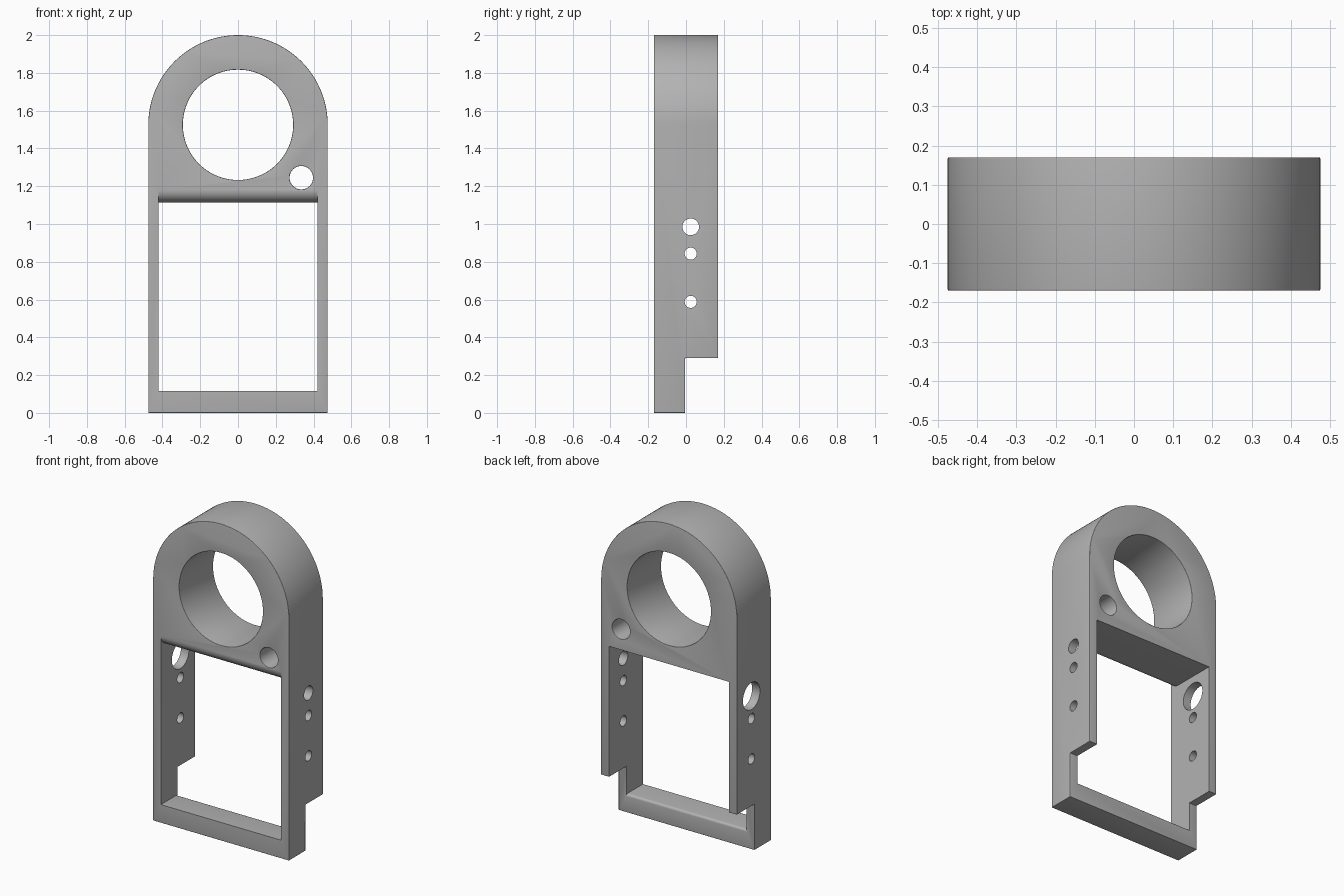
import bpy, bmesh
from math import pi, sin, cos
from mathutils import Vector, Matrix

if "Cube" in bpy.data.objects:
    bpy.data.objects.remove(bpy.data.objects["Cube"], do_unlink=True)

W, D, R, ARC_Z = 0.475, 0.17, 0.475, 1.525
INNER, SILL, LINTEL = 0.42, 0.115, 1.115
FILLET = 0.015

grey = bpy.data.materials.new("plain grey")
grey.use_nodes = True
colour = (0.45, 0.45, 0.45, 1)
grey.diffuse_color = colour
grey.node_tree.nodes["Principled BSDF"].inputs["Base Color"].default_value = colour


def prism(name, points, sweep):
    """Extrude a closed loop of 3D points along a vector."""
    bm = bmesh.new()
    face = bm.faces.new([bm.verts.new(p) for p in points])
    ext = bmesh.ops.extrude_face_region(bm, geom=[face])
    verts = [v for v in ext["geom"] if isinstance(v, bmesh.types.BMVert)]
    bmesh.ops.translate(bm, verts=verts, vec=Vector(sweep))
    bmesh.ops.recalc_face_normals(bm, faces=bm.faces)
    mesh = bpy.data.meshes.new(name)
    bm.to_mesh(mesh)
    bm.free()
    mesh.materials.append(grey)
    ob = bpy.data.objects.new(name, mesh)
    bpy.context.collection.objects.link(ob)
    return ob


def arc(cx, cy, r, a0, a1, n):
    return [(cx + r * cos(a0 + (a1 - a0) * i / n),
             cy + r * sin(a0 + (a1 - a0) * i / n)) for i in range(n + 1)]


def hole_y(name, x, z, r, n):
    ring = arc(x, z, r, 0, 2 * pi, n)[:-1]
    return prism(name, [(a, -1, b) for a, b in ring], (0, 2, 0))


def hole_x(name, side, y, z, r):
    ring = arc(y, z, r, 0, 2 * pi, 40)[:-1]
    return prism(name, [(side * 0.3, a, b) for a, b in ring], (side * 0.4, 0, 0))


def cut(ob, cutter):
    mod = ob.modifiers.new(cutter.name, 'BOOLEAN')
    mod.operation, mod.solver, mod.object = 'DIFFERENCE', 'EXACT', cutter
    cutter.hide_render = True
    cutter.hide_set(True)


# Arched body plate
outline = [(-W, 0), (W, 0)] + arc(0, ARC_Z, R, 0, pi, 72)
frame = prism("arched_frame", [(x, -D, z) for x, z in outline], (0, 2 * D, 0))

# Rear notch and the two holes through the head, cut before rounding
notch = [(-1, -0.005, -1), (-1, 1, -1), (-1, 1, 0.29), (-1, -0.005, 0.29)]
cut(frame, prism("notch_cutter", notch, (2, 0, 0)))
cut(frame, hole_y("ring_hole_cutter", 0, ARC_Z, 0.292, 96))
cut(frame, hole_y("small_hole_cutter", 0.335, 1.245, 0.062, 48))

# Rounded outer edges
bevel = frame.modifiers.new("edge_rounding", 'BEVEL')
bevel.width, bevel.segments = FILLET, 4
bevel.limit_method, bevel.angle_limit = 'ANGLE', pi / 6

# Window with a rounded front lintel and a rounded rear sill edge
round_r = 0.065
section = ([(-1, SILL)] + arc(-0.005 - FILLET, SILL - FILLET, FILLET, pi / 2, 0, 5)
           + [(1, SILL - FILLET), (1, LINTEL)]
           + arc(round_r - D, LINTEL + round_r, round_r, -pi / 2, -pi, 10)
           + [(-1, LINTEL + round_r)])
cut(frame, prism("window_cutter", [(-INNER, y, z) for y, z in section],
                 (2 * INNER, 0, 0)))

# Pin holes in the side walls, the upper one larger on the right wall
for side, word, top_r in ((1, "left", 0.044), (-1, "right", 0.085)):
    for label, z, r in (("upper", 0.985, top_r), ("middle", 0.843, 0.032),
                        ("lower", 0.588, 0.032)):
        cut(frame, hole_x(f"{word}_{label}_pin_cutter", side, 0.025, z, r))

# Apply modifiers, remove cutters and smooth
bpy.context.view_layer.update()
deps = bpy.context.evaluated_depsgraph_get()
final = bpy.data.meshes.new_from_object(frame.evaluated_get(deps))
cutters = [m.object for m in frame.modifiers if m.type == 'BOOLEAN']
frame.modifiers.clear()
frame.data = final
for c in cutters:
    bpy.data.objects.remove(c, do_unlink=True)
bpy.ops.object.select_all(action='DESELECT')
frame.select_set(True)
bpy.context.view_layer.objects.active = frame
bpy.ops.object.shade_smooth_by_angle(angle=pi / 6)
